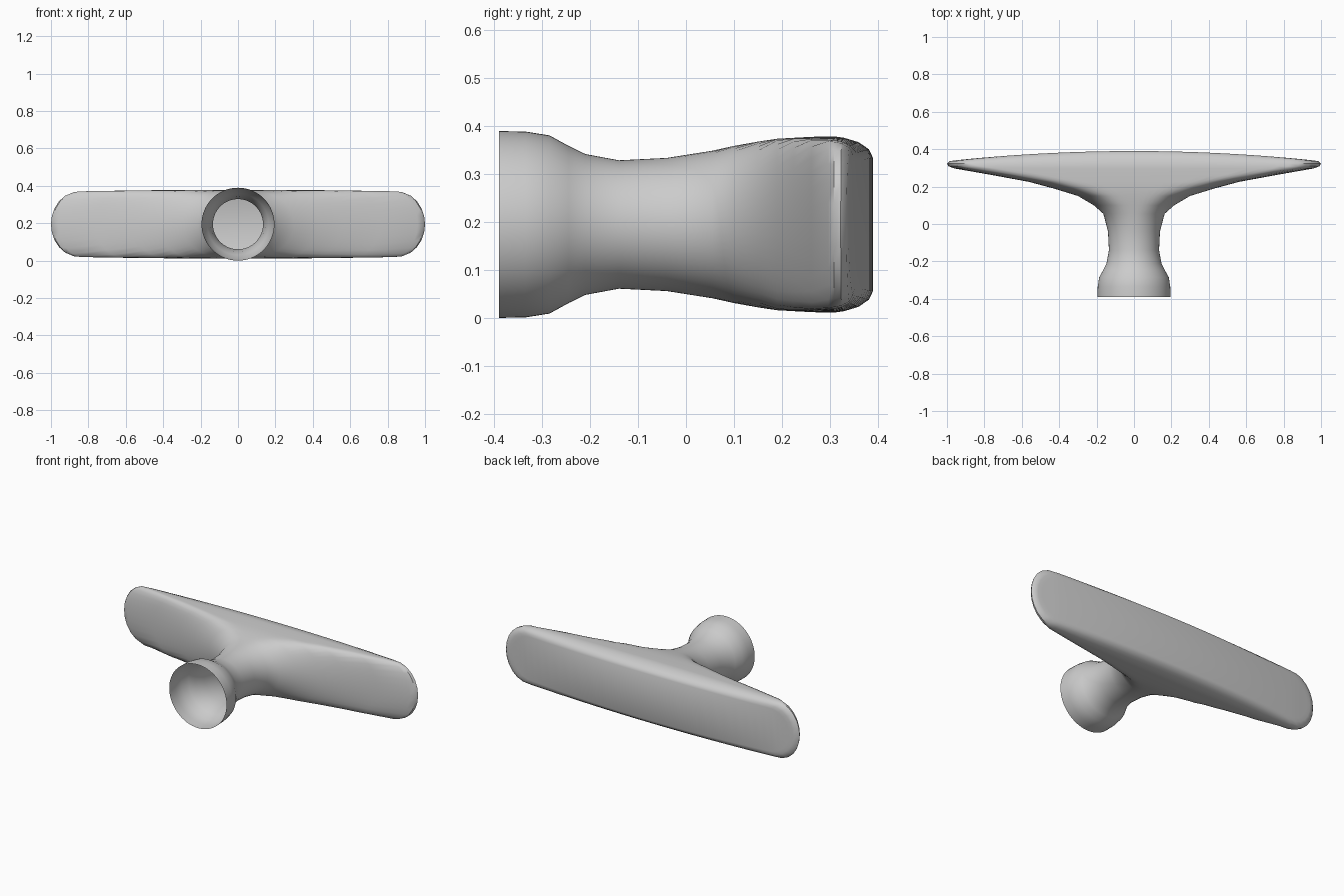
import bpy, bmesh
from math import cos, sin, pi, sqrt

if "Cube" in bpy.data.objects:
    bpy.data.objects.remove(bpy.data.objects["Cube"])

N = 64          # points around each section
ZC = 0.195      # height of the handle axis

# section rings front to back: y, half width, half height, rounded corner length, backward bow at the ends
RINGS = [
    (-0.39, 0.195, 0.195, 0.195, 0),
    (-0.335, 0.194, 0.194, 0.194, 0),
    (-0.285, 0.186, 0.186, 0.186, 0),
    (-0.245, 0.164, 0.164, 0.164, 0),
    (-0.21, 0.147, 0.147, 0.147, 0),
    (-0.14, 0.134, 0.134, 0.134, 0),
    (-0.04, 0.139, 0.139, 0.139, 0),
    (0.055, 0.164, 0.154, 0.16, 0),
    (0.10, 0.215, 0.164, 0.18, 0),
    (0.15, 0.30, 0.173, 0.20, 0),
    (0.19, 0.43, 0.179, 0.19, 0),
    (0.225, 0.56, 0.181, 0.17, 0),
    (0.262, 0.76, 0.183, 0.15, 0),
    (0.297, 0.96, 0.184, 0.13, 0),
    (0.309, 0.992, 0.184, 0.14, 0),
    (0.33, 1.0, 0.181, 0.14, 0.007),
    (0.36, 0.988, 0.172, 0.14, 0.025),
    (0.382, 0.965, 0.157, 0.13, 0.043),
    (0.39, 0.94, 0.14, 0.12, 0.048),
]


def section(bm, y, a, b, corner, bow):
    """Stadium-like ring; a plain circle when corner equals the half width."""
    c = corner / a
    ring = []
    for i in range(N):
        t = 2 * pi * i / N
        u = cos(t)
        e = max(0.0, (abs(u) - (1 - c)) / c)
        h = sqrt(max(0.0, 1 - e * e))
        x = a * u
        h *= b - 0.012 * x * x * (1 if a > 0.25 else 0)
        side = 0 if i in (0, N // 2) else (1 if sin(t) > 0 else -1)
        ring.append(bm.verts.new((x, y - bow * u * u, ZC + side * h)))
    return ring


# hollow stem flaring into the wide bar
bm = bmesh.new()
rings = [section(bm, *r) for r in RINGS]
for r, s in zip(rings, rings[1:]):
    for i in range(N):
        j = (i + 1) % N
        bm.faces.new((r[i], r[j], s[j], s[i]))

# gently bowed back face, joining the upper and lower edges
last = rings[-1]
for i in range(N // 2):
    quad = [last[i], last[i + 1], last[-(i + 1)], last[-i]]
    bm.faces.new(list(dict.fromkeys(quad)))

bmesh.ops.recalc_face_normals(bm, faces=bm.faces)
mesh = bpy.data.meshes.new("t_handle")
bm.to_mesh(mesh)
bm.free()
handle = bpy.data.objects.new("t_handle", mesh)
bpy.context.collection.objects.link(handle)
bpy.context.view_layer.objects.active = handle
handle.select_set(True)
bpy.ops.object.shade_smooth_by_angle(angle=0.7)
